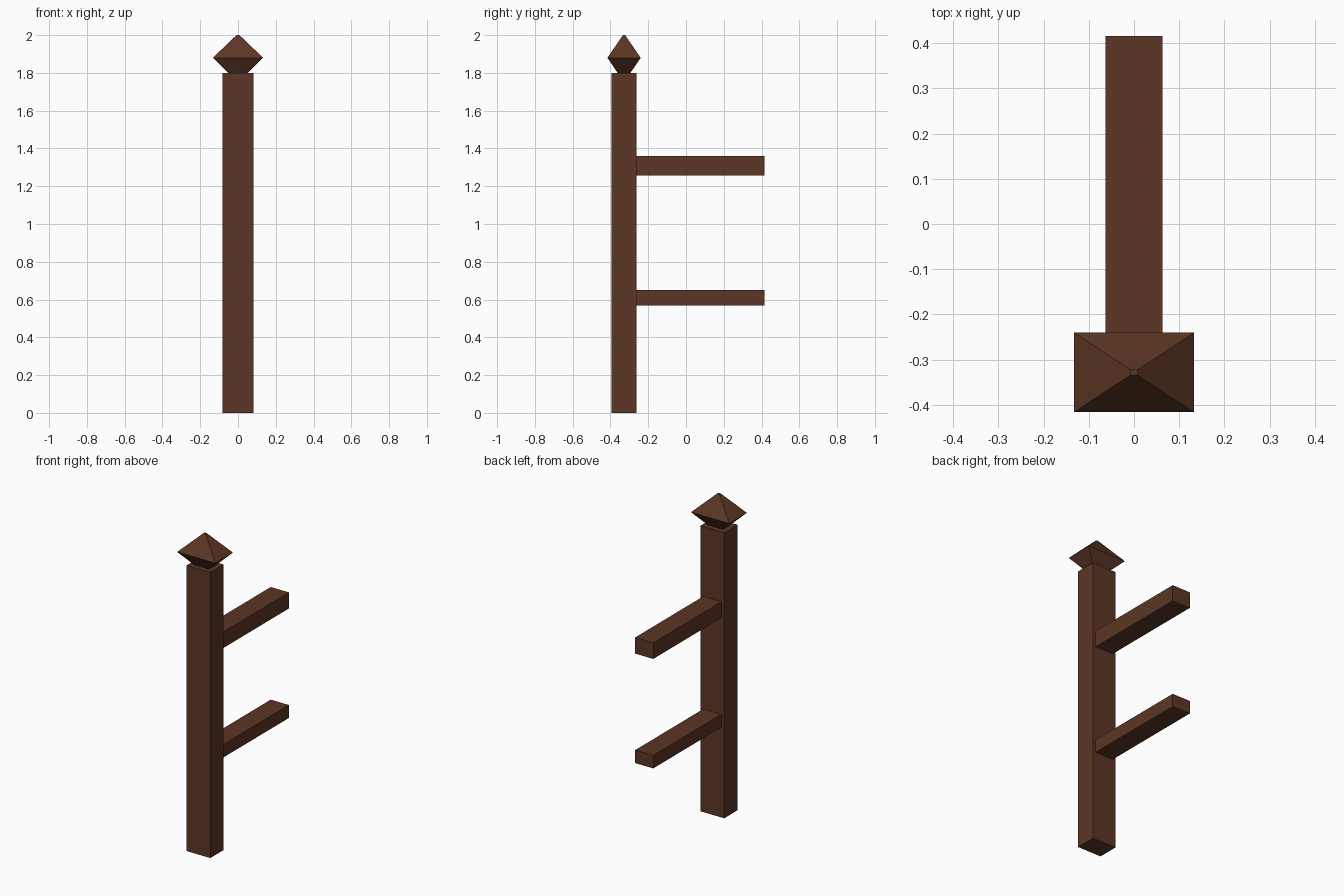
import bpy, bmesh

if "Cube" in bpy.data.objects:
    bpy.data.objects.remove(bpy.data.objects["Cube"])

wood = bpy.data.materials.new("dark brown wood")
wood.diffuse_color = (0.107, 0.037, 0.018, 1)
wood.use_nodes = True
wood.node_tree.nodes["Principled BSDF"].inputs["Base Color"].default_value = wood.diffuse_color

POST_Y = -0.328


def make_object(name, bm):
    bmesh.ops.recalc_face_normals(bm, faces=bm.faces)
    mesh = bpy.data.meshes.new(name)
    bm.to_mesh(mesh)
    bm.free()
    mesh.materials.append(wood)
    obj = bpy.data.objects.new(name, mesh)
    bpy.context.collection.objects.link(obj)
    return obj


def stack(name, cy, rings):
    """Loft rectangular rings given as (half x, half y, z)."""
    bm = bmesh.new()
    loops = [[bm.verts.new((sx * hx, cy + sy * hy, z))
              for sx, sy in ((-1, -1), (1, -1), (1, 1), (-1, 1))]
             for hx, hy, z in rings]
    for a, b in zip(loops, loops[1:]):
        for i in range(4):
            j = (i + 1) % 4
            bm.faces.new((a[i], a[j], b[j], b[i]))
    bm.faces.new(loops[0])
    bm.faces.new(loops[-1])
    return make_object(name, bm)


# upright post
stack("post", POST_Y, [(0.083, 0.066, 0), (0.083, 0.066, 1.8)])

# faceted cap with a tiny flat tip
stack("post_cap", POST_Y, [(0.052, 0.034, 1.8), (0.133, 0.088, 1.88), (0.008, 0.006, 2.0)])

# two rails running back from the post
back, front = 0.416, POST_Y + 0.066
for name, z0, z1 in (("lower_rail", 0.568, 0.65), ("upper_rail", 1.258, 1.36)):
    half = (back - front) / 2
    stack(name, (back + front) / 2, [(0.063, half, z0), (0.063, half, z1)])
